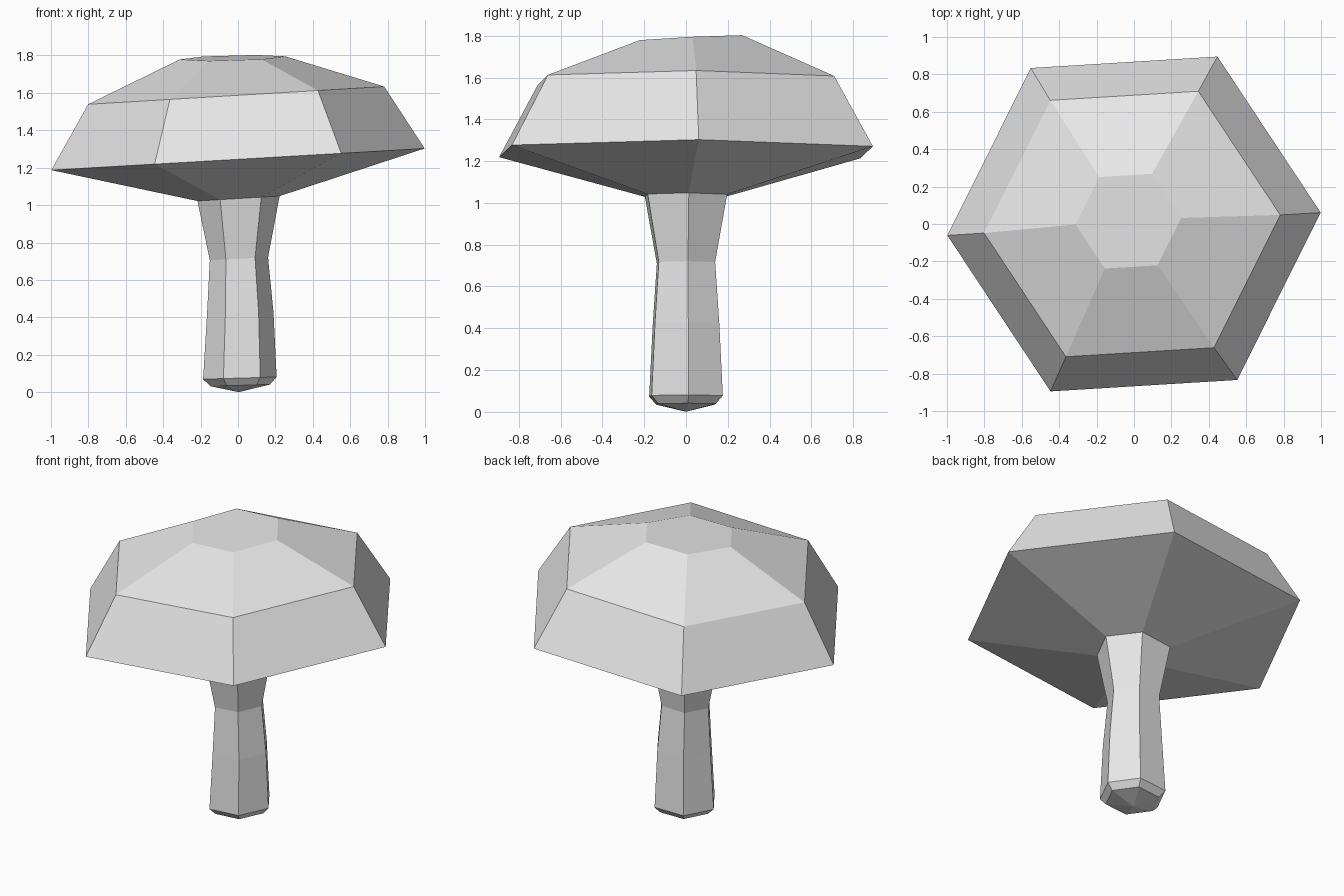
import bpy
import bmesh
from math import cos, sin, pi, radians

cube = bpy.data.objects.get("Cube")
if cube:
    bpy.data.objects.remove(cube)

SIDES = 6
TURN = radians(3.5)

# One pale grey for the whole mushroom
grey = bpy.data.materials.new("pale_grey")
grey.use_nodes = True
colour = (0.8, 0.8, 0.8, 1)
grey.diffuse_color = colour
grey.node_tree.nodes["Principled BSDF"].inputs["Base Color"].default_value = colour


def add_ring(bm, radius, cx, cy, z, tilt_x, tilt_y):
    """Six-sided ring on a slightly tilted plane."""
    ring = []
    for i in range(SIDES):
        a = TURN + 2 * pi * i / SIDES
        x, y = cx + radius * cos(a), cy + radius * sin(a)
        ring.append(bm.verts.new((x, y, z + tilt_x * x + tilt_y * y)))
    return ring


def bridge(bm, low, high):
    for i in range(SIDES):
        j = (i + 1) % SIDES
        bm.faces.new((low[i], low[j], high[j], high[i]))


# Rings from foot to crown: radius, centre x, centre y, height, slope x, slope y
foot_and_stem = [
    (0.16, 0.012, 0, 0.036, 0.03, 0),
    (0.197, 0.01, 0, 0.075, 0.03, 0),
    (0.178, 0.012, 0, 0.42, 0.04, 0),
    (0.156, 0.005, 0, 0.713, 0.05, 0),
    (0.22, 0.003, 0, 1.035, 0.06, 0),
]
cap = [
    (1.0, 0, 0, 1.245, 0.058, 0),
    (0.793, -0.01, 0, 1.587, 0.06, 0),
    (0.283, -0.03, 0.015, 1.787, 0.027, 0.05),
]

bm = bmesh.new()
rings = [add_ring(bm, *r) for r in foot_and_stem + cap]
for low, high in zip(rings, rings[1:]):
    bridge(bm, low, high)

# Flat crown
bm.faces.new(rings[-1])

# Pointed underside of the foot
tip = bm.verts.new((0.005, 0, 0))
for i in range(SIDES):
    bm.faces.new((tip, rings[0][(i + 1) % SIDES], rings[0][i]))

bmesh.ops.recalc_face_normals(bm, faces=bm.faces)
mesh = bpy.data.meshes.new("mushroom")
bm.to_mesh(mesh)
bm.free()
mesh.materials.append(grey)
mushroom = bpy.data.objects.new("mushroom", mesh)
bpy.context.collection.objects.link(mushroom)
